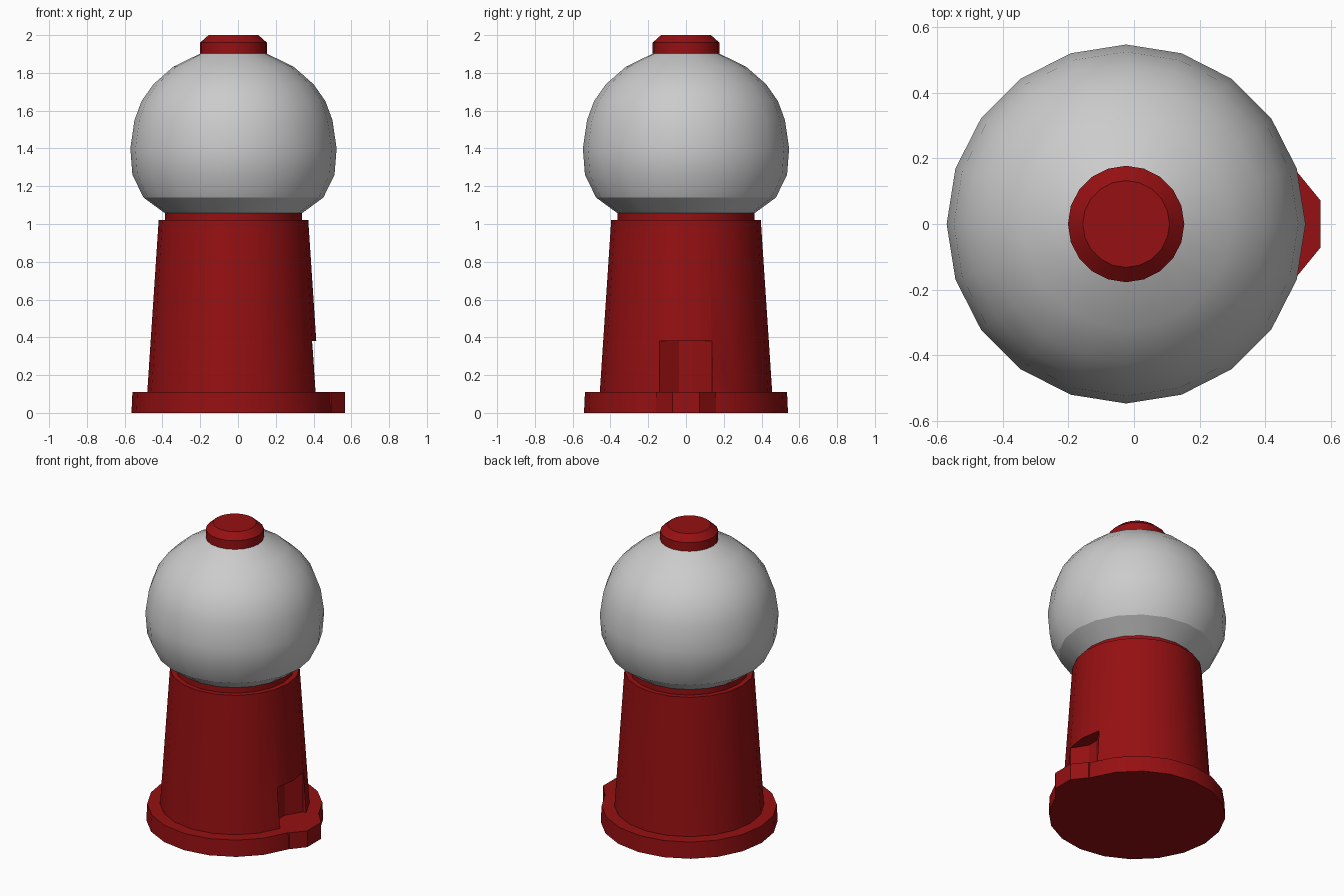
import bpy, bmesh
from math import cos, sin, pi, radians

if "Cube" in bpy.data.objects:
    bpy.data.objects.remove(bpy.data.objects["Cube"])

CX = -0.024   # shared vertical axis of all turned parts
SIDES = 20

red = bpy.data.materials.new("red_paint")
red.diffuse_color = (0.30, 0.005, 0.006, 1)
red.use_nodes = True
red.node_tree.nodes["Principled BSDF"].inputs["Base Color"].default_value = red.diffuse_color


def finish(name, bm, mat=None, smooth=None):
    bmesh.ops.recalc_face_normals(bm, faces=bm.faces)
    me = bpy.data.meshes.new(name)
    bm.to_mesh(me)
    bm.free()
    ob = bpy.data.objects.new(name, me)
    bpy.context.collection.objects.link(ob)
    if mat:
        me.materials.append(mat)
    if smooth:
        bpy.ops.object.select_all(action='DESELECT')
        ob.select_set(True)
        bpy.context.view_layer.objects.active = ob
        bpy.ops.object.shade_smooth_by_angle(angle=radians(smooth))
    return ob


def turned(name, profile, mat=None, smooth=25):
    """Closed solid of revolution from (radius, z) points."""
    bm = bmesh.new()
    rings = [[bm.verts.new((CX + r * cos(2 * pi * i / SIDES),
                            r * sin(2 * pi * i / SIDES), z))
              for i in range(SIDES)] for r, z in profile]
    for a, b in zip(rings, rings[1:]):
        for i in range(SIDES):
            j = (i + 1) % SIDES
            bm.faces.new((a[i], a[j], b[j], b[i]))
    bm.faces.new(rings[0])
    bm.faces.new(rings[-1])
    return finish(name, bm, mat, smooth)


def prism(name, outline, z0, z1, mat=None):
    """Vertical extrusion of an (x, y) outline."""
    bm = bmesh.new()
    face = bm.faces.new([bm.verts.new((x, y, z0)) for x, y in outline])
    top = bmesh.ops.extrude_face_region(bm, geom=[face])
    verts = [v for v in top["geom"] if isinstance(v, bmesh.types.BMVert)]
    bmesh.ops.translate(bm, verts=verts, vec=(0, 0, z1 - z0))
    return finish(name, bm, mat)


# Foot: round plate with a tray lip on the +x side
turned("base_plate", [(0.54, 0), (0.535, 0.11)], red)
prism("tray_lip", [(0.36, -0.16), (0.495, -0.16), (0.567, -0.072),
                   (0.567, 0.072), (0.495, 0.16), (0.36, 0.16)],
      0, 0.11, red)

# Tapered stand with the neck ring on top
stand = turned("stand", [(0.457, 0.10), (0.396, 1.02), (0.363, 1.02),
                         (0.363, 1.06)], red)

# Dispenser recess cut into the stand
cutter = prism("recess_cutter", [(0.326, -0.038), (0.39, -0.14), (0.6, -0.14),
                                 (0.6, 0.137), (0.39, 0.137), (0.326, 0.033)],
               0.05, 0.38, red)
cut = stand.modifiers.new("recess", 'BOOLEAN')
cut.operation = 'DIFFERENCE'
cut.solver = 'EXACT'
cut.object = cutter
bpy.ops.object.select_all(action='DESELECT')
stand.select_set(True)
bpy.context.view_layer.objects.active = stand
bpy.ops.object.modifier_apply(modifier=cut.name)
bpy.data.objects.remove(cutter)
bpy.ops.object.shade_smooth_by_angle(angle=radians(25))

# Globe
turned("globe", [(0.36, 1.055), (0.476, 1.14), (0.535, 1.26), (0.546, 1.40),
                 (0.524, 1.55), (0.487, 1.65), (0.424, 1.74),
                 (0.318, 1.833), (0.17, 1.905)])

# Lid
turned("lid", [(0.177, 1.90), (0.177, 1.96), (0.132, 2.0)], red)
